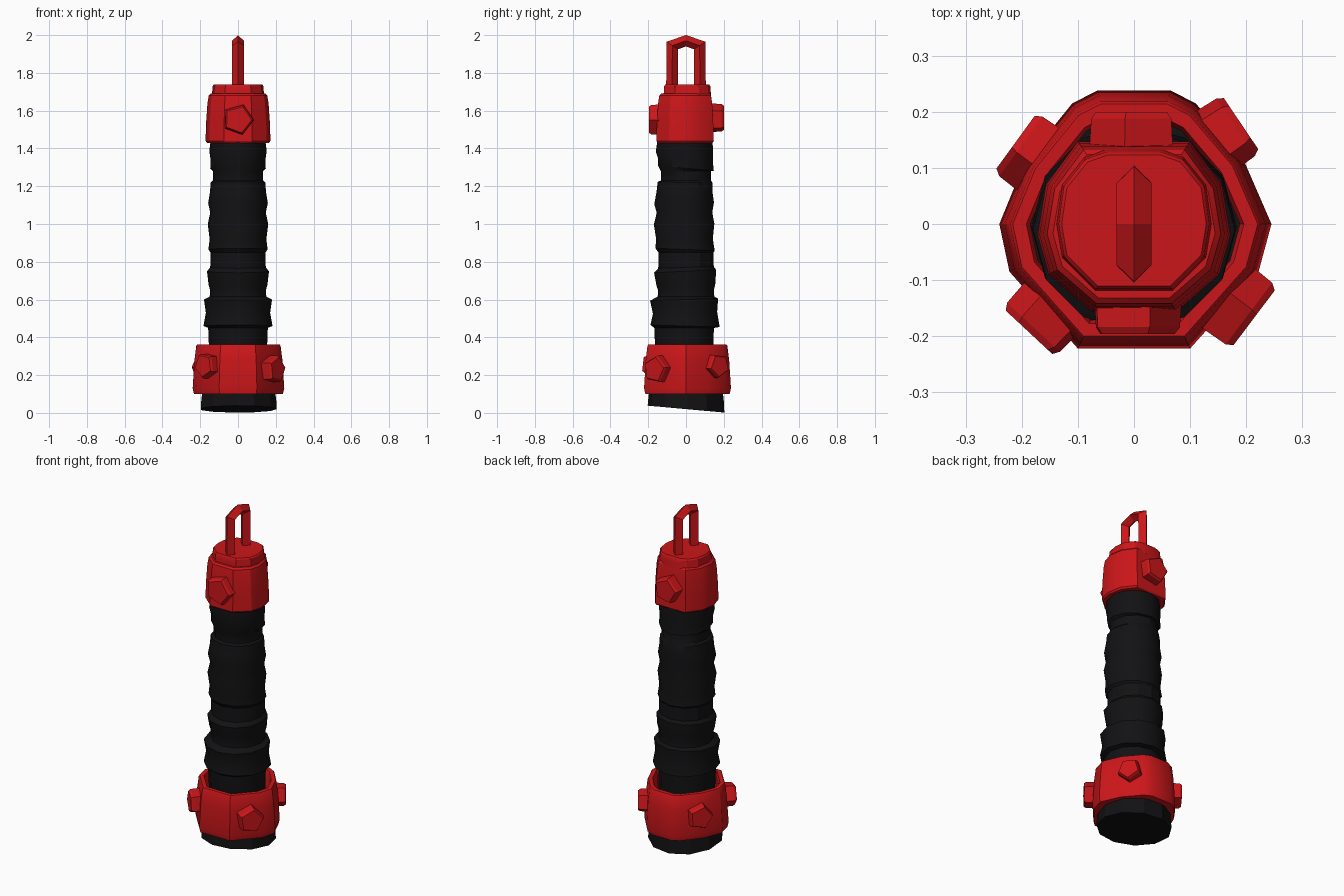
import bpy, bmesh
from math import sin, cos, pi, radians
from mathutils import Vector


def material(name, rgb):
    m = bpy.data.materials.new(name)
    m.diffuse_color = (*rgb, 1)
    return m


RED = material("red", (0.60, 0.008, 0.01))
BLACK = material("black", (0.006, 0.006, 0.007))


def loft(name, rings, mat, caps=True, loop=False, smooth=30):
    """Skin a list of equal-length point rings."""
    bm = bmesh.new()
    vs = [[bm.verts.new(p) for p in r] for r in rings]
    n = len(vs[0])
    pairs = list(zip(vs, vs[1:])) + ([(vs[-1], vs[0])] if loop else [])
    for a, b in pairs:
        for i in range(n):
            j = (i + 1) % n
            bm.faces.new((a[i], a[j], b[j], b[i]))
    if caps and not loop:
        bm.faces.new(vs[0])
        bm.faces.new(vs[-1])
    bmesh.ops.recalc_face_normals(bm, faces=bm.faces)
    me = bpy.data.meshes.new(name)
    bm.to_mesh(me)
    bm.free()
    me.materials.append(mat)
    ob = bpy.data.objects.new(name, me)
    bpy.context.collection.objects.link(ob)
    if smooth:
        bpy.ops.object.select_all(action='DESELECT')
        ob.select_set(True)
        bpy.context.view_layer.objects.active = ob
        bpy.ops.object.shade_smooth_by_angle(angle=radians(smooth))
    return ob


def circle(r, z, n=12, tilt=0.0, cy=0.0):
    """Ring whose height leans along y by the given slope."""
    pts = [(r * cos(2 * pi * i / n), r * sin(2 * pi * i / n) + cy) for i in range(n)]
    return [(x, y, z + tilt * y) for x, y in pts]


def scaled(outline, s, z):
    return [(x * s, y * s, z) for x, y in outline]


def stud(name, tip, angle, r, depth, spin):
    """Five-sided stud pointing outwards at the given heading."""
    out = Vector((cos(radians(angle)), sin(radians(angle)), 0))
    side, up = Vector((-out.y, out.x, 0)), Vector((0, 0, 1))
    rings = []
    for d, k in ((-depth, 1.1), (-0.012, 1.05), (0, 0.93)):
        c = Vector(tip) + out * d
        rings.append([c + (side * cos(a) + up * sin(a)) * r * k
                      for a in (radians(spin + 72 * i) for i in range(5))])
    loft(name, rings, RED, smooth=0)


# slanted base plug
loft("base_plug", [circle(0.205, 0.02, 11, -0.09), circle(0.203, 0.06, 11, -0.03),
                   circle(0.195, 0.13, 11)], BLACK)

# ribbed, uneven grip: height, radius, lean, y shift
ribs = [(0.12, 0.150, 0, 0), (0.38, 0.155, 0, -0.01), (0.45, 0.158, 0, -0.01),
        (0.46, 0.183, -0.03, -0.005), (0.53, 0.170, 0.03, -0.005), (0.60, 0.180, 0.03, -0.01),
        (0.615, 0.150, 0, 0), (0.65, 0.148, 0, 0), (0.68, 0.156, 0.05, 0),
        (0.75, 0.164, 0.05, -0.005), (0.77, 0.147, 0.03, 0), (0.85, 0.146, 0, 0),
        (0.865, 0.157, -0.04, -0.005), (0.92, 0.150, 0, -0.008), (1.00, 0.160, 0.02, -0.01),
        (1.06, 0.147, 0, -0.008), (1.11, 0.158, 0.03, -0.01), (1.17, 0.148, 0, -0.008),
        (1.22, 0.145, -0.02, -0.005), (1.23, 0.133, 0, 0), (1.28, 0.133, 0, 0),
        (1.295, 0.147, -0.09, 0), (1.34, 0.145, -0.04, -0.003), (1.385, 0.152, 0, -0.008),
        (1.46, 0.143, 0, -0.005)]
loft("ribbed_grip", [circle(r, z, 12, t, cy) for z, r, t, cy in ribs], BLACK)

# lower collar: an open tube
low = [(0.245, 0), (0.195, 0.115), (0.11, 0.215), (0.065, 0.238), (-0.065, 0.238), (-0.11, 0.215),
       (-0.195, 0.11), (-0.24, 0), (-0.222, -0.085), (-0.1, -0.222), (0.1, -0.222), (0.222, -0.085)]
loft("lower_collar", [scaled(low, s, z) for s, z in
                      ((0.80, 0.10), (0.97, 0.10), (1.0, 0.13), (0.96, 0.28), (0.92, 0.355),
                       (0.90, 0.362), (0.80, 0.362), (0.77, 0.34), (0.77, 0.12))], RED, loop=True)
for i, (x, y, z, a, r, spin) in enumerate([
        (0.190, 0.180, 0.25, 34, 0.062, 50), (-0.208, 0.150, 0.24, 144, 0.068, 75),
        (0.212, -0.170, 0.23, -37, 0.070, 80), (-0.185, -0.195, 0.25, -133, 0.065, 45)]):
    stud(f"lower_stud_{i + 1}", (x, y, z), a, r, 0.09, spin)

# upper collar with rounded shoulder
top = [(0.172, -0.02), (0.157, 0.07), (0.1, 0.147), (-0.1, 0.147), (-0.157, 0.07),
       (-0.172, -0.02), (-0.152, -0.09), (-0.075, -0.157), (0.075, -0.157), (0.152, -0.09)]
loft("upper_collar", [scaled(top, s, z) for s, z in
                      ((0.96, 1.43), (1.0, 1.44), (0.98, 1.54), (0.94, 1.64),
                       (0.90, 1.68), (0.84, 1.69))], RED)
stud("front_upper_stud", (0, -0.196, 1.553), -90, 0.078, 0.07, 70)
stud("back_upper_stud", (0, 0.2, 1.56), 90, 0.073, 0.07, 78)

# end cap
cap = [(0.14, 0), (0.13, 0.07), (0.09, 0.12), (0.05, 0.134), (-0.05, 0.134), (-0.09, 0.12),
       (-0.13, 0.07), (-0.14, 0), (-0.13, -0.06), (-0.07, -0.12), (0.07, -0.12), (0.13, -0.06)]
loft("end_cap", [scaled(cap, s, z) for s, z in ((1.0, 1.67), (0.97, 1.71), (0.96, 1.73),
                                                (0.92, 1.738))], RED)

# hanging loop with a diamond section: outer and inner (y, z) stations
stations = [((-0.105, 1.70), (-0.042, 1.70)), ((-0.103, 1.965), (-0.042, 1.925)),
            ((0, 2.0), (0, 1.94)),
            ((0.103, 1.965), (0.042, 1.925)), ((0.105, 1.70), (0.042, 1.70))]
rings = []
for (oy, oz), (iy, iz) in stations:
    my, mz = (oy + iy) / 2, (oz + iz) / 2
    rings.append([(0, oy, oz), (0.031, my, mz), (0, iy, iz), (-0.031, my, mz)])
loft("hanging_loop", rings, RED, smooth=0)
